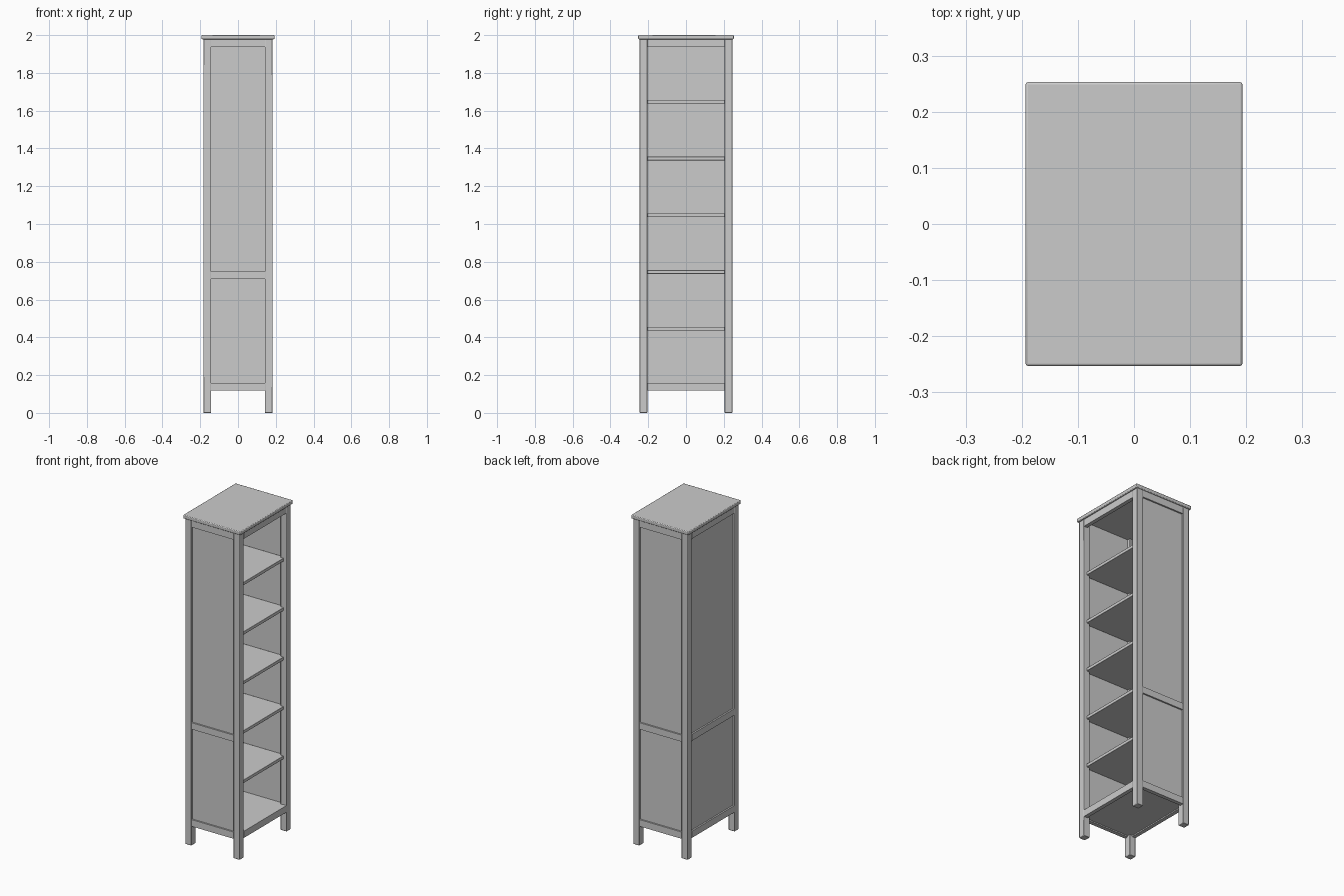
import bpy

if "Cube" in bpy.data.objects:
    bpy.data.objects.remove(bpy.data.objects["Cube"])

X, Y = 0.183, 0.246      # outer half width and depth of the frame
P = 0.041                # post and rail width
R = 0.010                # how far the panels sit behind the frame
T = 0.014                # panel thickness


def box(name, x0, x1, y0, y1, z0, z1, bevel=0.003):
    bpy.ops.mesh.primitive_cube_add(
        size=1, location=((x0 + x1) / 2, (y0 + y1) / 2, (z0 + z1) / 2))
    ob = bpy.context.object
    ob.name = name
    ob.scale = (x1 - x0, y1 - y0, z1 - z0)
    bpy.ops.object.transform_apply(location=False, rotation=False, scale=True)
    if bevel:
        mod = ob.modifiers.new("soft_edges", 'BEVEL')
        mod.width = bevel
        mod.segments = 2
    bpy.ops.object.shade_smooth_by_angle()
    return ob


# overhanging top board
box("top_board", -0.193, 0.193, -0.253, 0.253, 1.978, 2.0, 0.004)

# four full-height corner posts, whose lower ends are the feet
for sx in (-1, 1):
    for sy in (-1, 1):
        xs = sorted((sx * X, sx * (X - P)))
        ys = sorted((sy * Y, sy * (Y - P)))
        box("corner_post", *xs, *ys, 0, 1.98)

# rails: bottom and top all round, middle everywhere except the open side
levels = {"bottom_rail": (0.118, 0.159), "middle_rail": (0.708, 0.748),
          "top_rail": (1.936, 1.98)}
for name, (z0, z1) in levels.items():
    for s in (-1, 1):
        # front and back
        ys = sorted((s * (Y - 0.0005), s * (Y - R - T)))
        box(name, -X + P, X - P, *ys, z0, z1, 0)
        # closed left side and open right side
        if s < 0 or name != "middle_rail":
            xs = sorted((s * (X - 0.0005), s * (X - R - T)))
            box(name, *xs, -Y + P, Y - P, z0, z1, 0)

# recessed panels on front, back and left side
for s in (-1, 1):
    ys = sorted((s * (Y - R), s * (Y - R - T)))
    box("side_panel", -X + P / 2, X - P / 2, *ys, 0.13, 1.97, 0)
box("back_panel", -X + R, -X + R + T, -Y + P / 2, Y - P / 2, 0.13, 1.97, 0)

# floor and shelves, reaching the posts of the open side
IX, IY = X - R - T, Y - R - T
box("floor_board", -IX, IX, -IY, IY, 0.125, 0.158, 0)
for i in range(5):
    z = 0.455 + i * 0.3005
    box("shelf", -IX, X - P / 2, -IY, IY, z - 0.019, z, 0.002)
